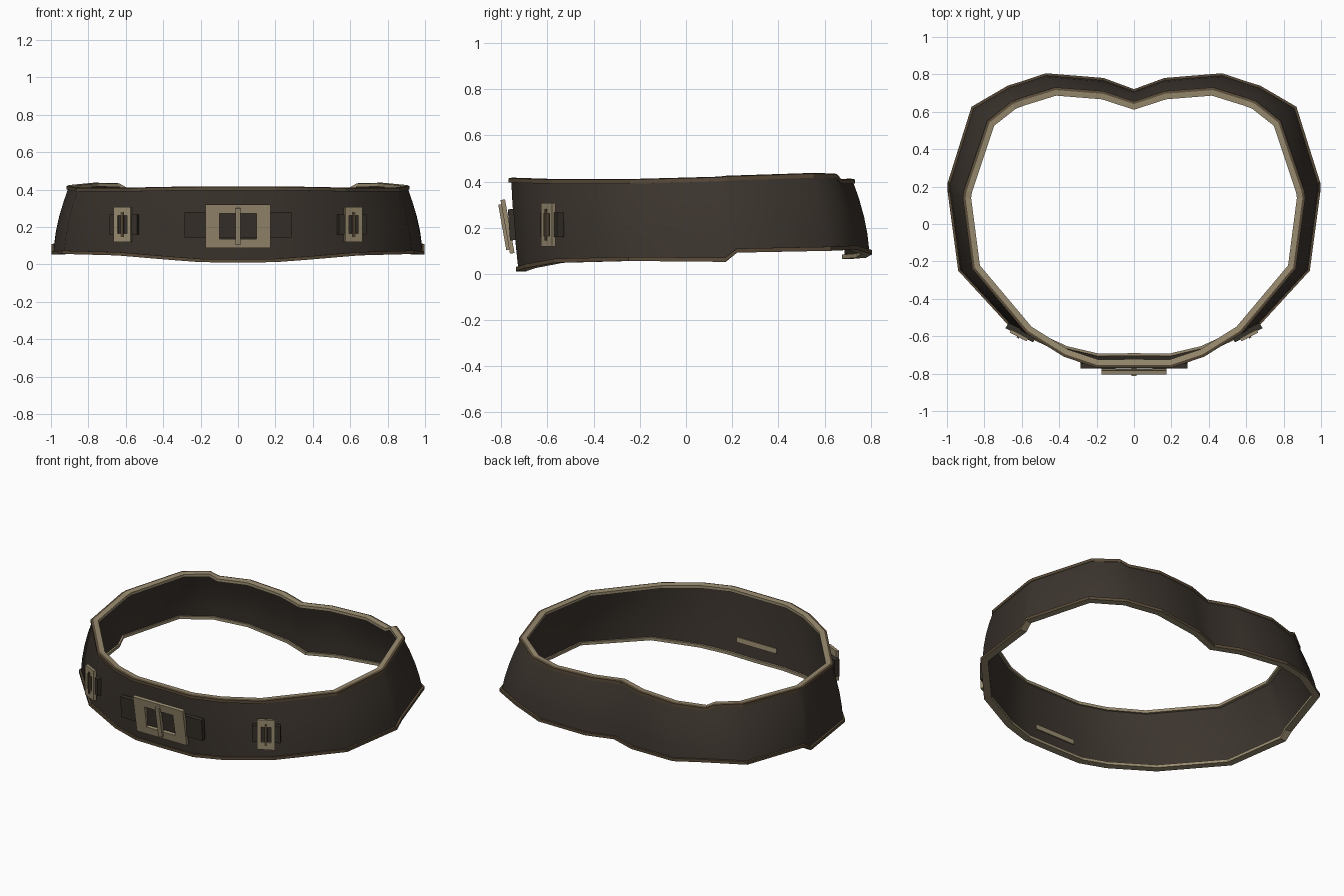
import bpy, bmesh, math
from mathutils import Matrix, Vector

if "Cube" in bpy.data.objects:
    bpy.data.objects.remove(bpy.data.objects["Cube"])


def material(name, rgb):
    m = bpy.data.materials.new(name)
    m.diffuse_color = (*rgb, 1)
    m.use_nodes = True
    m.node_tree.nodes["Principled BSDF"].inputs["Base Color"].default_value = m.diffuse_color
    return m


LEATHER = material("dark leather", (0.045, 0.035, 0.027))
STRAP = material("strap leather", (0.036, 0.029, 0.022))
EDGE = material("brown edging", (0.10, 0.07, 0.04))
TAN = material("tan metal", (0.32, 0.26, 0.16))


def finish(name, bm, mats, matrix=None, smooth=None):
    bmesh.ops.recalc_face_normals(bm, faces=bm.faces)
    me = bpy.data.meshes.new(name)
    bm.to_mesh(me)
    bm.free()
    ob = bpy.data.objects.new(name, me)
    bpy.context.collection.objects.link(ob)
    for m in mats:
        me.materials.append(m)
    if matrix:
        ob.matrix_world = matrix
    if smooth:
        bpy.ops.object.select_all(action='DESELECT')
        ob.select_set(True)
        bpy.context.view_layer.objects.active = ob
        bpy.ops.object.shade_smooth_by_angle(angle=math.radians(smooth))
    return ob


def loop_loft(name, sections, mats, rule=None, matrix=None, smooth=None):
    """Join closed cross-sections into a closed ring; rule gives a material per side."""
    bm = bmesh.new()
    rings = [[bm.verts.new(p) for p in s] for s in sections]
    n = len(rings[0])
    for i, a in enumerate(rings):
        b = rings[(i + 1) % len(rings)]
        for j in range(n):
            k = (j + 1) % n
            f = bm.faces.new((a[j], b[j], b[k], a[k]))
            f.material_index = rule[j] if rule else 0
    return finish(name, bm, mats, matrix, smooth)


def box(name, size, mat, matrix):
    bm = bmesh.new()
    bmesh.ops.create_cube(bm, size=1, matrix=Matrix.Diagonal((*size, 1)))
    return finish(name, bm, [mat], matrix)


# Belt stations along one half: bottom edge point, top edge point
half = [
    ((0, -.725, .010), (0, -.757, .412)),
    ((.20, -.725, .012), (.20, -.757, .412)),
    ((.37, -.685, .025), (.37, -.70, .410)),
    ((.64, -.56, .048), (.57, -.575, .406)),
    ((.93, -.245, .056), (.855, -.235, .406)),
    ((.985, .17, .052), (.905, .14, .416)),
    ((.985, .22, .092), (.90, .175, .420)),
    ((.86, .62, .10), (.775, .545, .432)),
    ((.67, .73, .105), (.65, .645, .430)),
    ((.62, .745, .10), (.60, .665, .405)),
    ((.47, .795, .085), (.42, .72, .407)),
    ((.165, .77, .07), (.165, .70, .407)),
    ((0, .71, .065), (0, .645, .405)),
]
mirror = [tuple((-x, y, z) for x, y, z in s) for s in half[-2:0:-1]]
stations = [(Vector(b), Vector(t)) for b, t in half + mirror]


def outward(k, i):
    """Horizontal outward direction of edge line k at station i."""
    p = stations[i][k]
    a = (p - stations[i - 1][k]).xy.normalized()
    b = (stations[(i + 1) % len(stations)][k] - p).xy.normalized()
    t = (a + b).normalized()
    return Vector((t.y, -t.x, 0))


# Belt band with a slight bulge at mid height
band, low_rim, high_rim = [], [], []
UP = Vector((0, 0, 1))
for i, (b, t) in enumerate(stations):
    nb, nt = outward(0, i), outward(1, i)
    nm = (nb + nt).normalized()
    bulge = 0.004 if b.y < -.5 else 0.014
    rows = [(b.lerp(t, f) + nm * bulge * 4 * f * (1 - f), nb.lerp(nt, f))
            for f in (0.02, .27, .5, .75, .98)]
    band.append([p for p, n in rows] + [p - n * .022 for p, n in reversed(rows)])
    # Edging cross-sections: outer face, cap, inner face, underside
    for rim, p, n, z0, z1 in ((low_rim, b, nb, 0, .018), (high_rim, t, nt, -.016, .002)):
        rim.append([p + n * .011 + UP * z0, p + n * .011 + UP * z1,
                    p - n * .004 + UP * (z1 + .003 * (rim is high_rim)),
                    p - n * .034 + UP * z1, p - n * .034 + UP * z0])

loop_loft("belt_band", band, [LEATHER], smooth=45)
rule = [0, 0, 1, 1, 1]
loop_loft("bottom_edging", low_rim, [EDGE, TAN], rule)
loop_loft("top_edging", high_rim, [EDGE, TAN], rule)


def placed(x, y, z, turn=0, tilt=0):
    return (Matrix.Translation((x, y, z)) @ Matrix.Rotation(math.radians(turn), 4, 'Z')
            @ Matrix.Rotation(math.radians(tilt), 4, 'X'))


def frame(name, w, h, iw, ih, d, matrix):
    """Rectangular buckle frame with an open middle, facing -y."""
    corners = ((-1, -1), (1, -1), (1, 1), (-1, 1))
    loop_loft(name, [[(sx * w, -d, sz * h), (sx * w, d, sz * h),
                      (sx * iw, d, sz * ih), (sx * iw, -d, sz * ih)]
                     for sx, sz in corners], [TAN], matrix=matrix)


# Front buckle
at = placed(0, -.773, .205, tilt=10)
box("front_strap", (.57, .026, .135), STRAP, placed(0, -.754, .213, tilt=4))
frame("front_buckle", .175, .118, .10, .069, .010, at)
box("front_prong", (.028, .022, .20), TAN, at @ Matrix.Translation((0, -.012, 0)))
box("front_buckle_backplate", (.28, .006, .032), TAN, placed(0, -.707, .115, tilt=4))

# Side buckles
for s, side in ((1, "right"), (-1, "left")):
    at = placed(s * .615, -.596, .213, turn=s * 27)
    box(side + "_strap", (.165, .034, .105), STRAP, placed(s * .606, -.580, .213, turn=s * 27))
    frame(side + "_buckle", .051, .094, .028, .048, .009, at)
    box(side + "_prong", (.013, .014, .135), EDGE, at @ Matrix.Translation((0, -.008, 0)))
